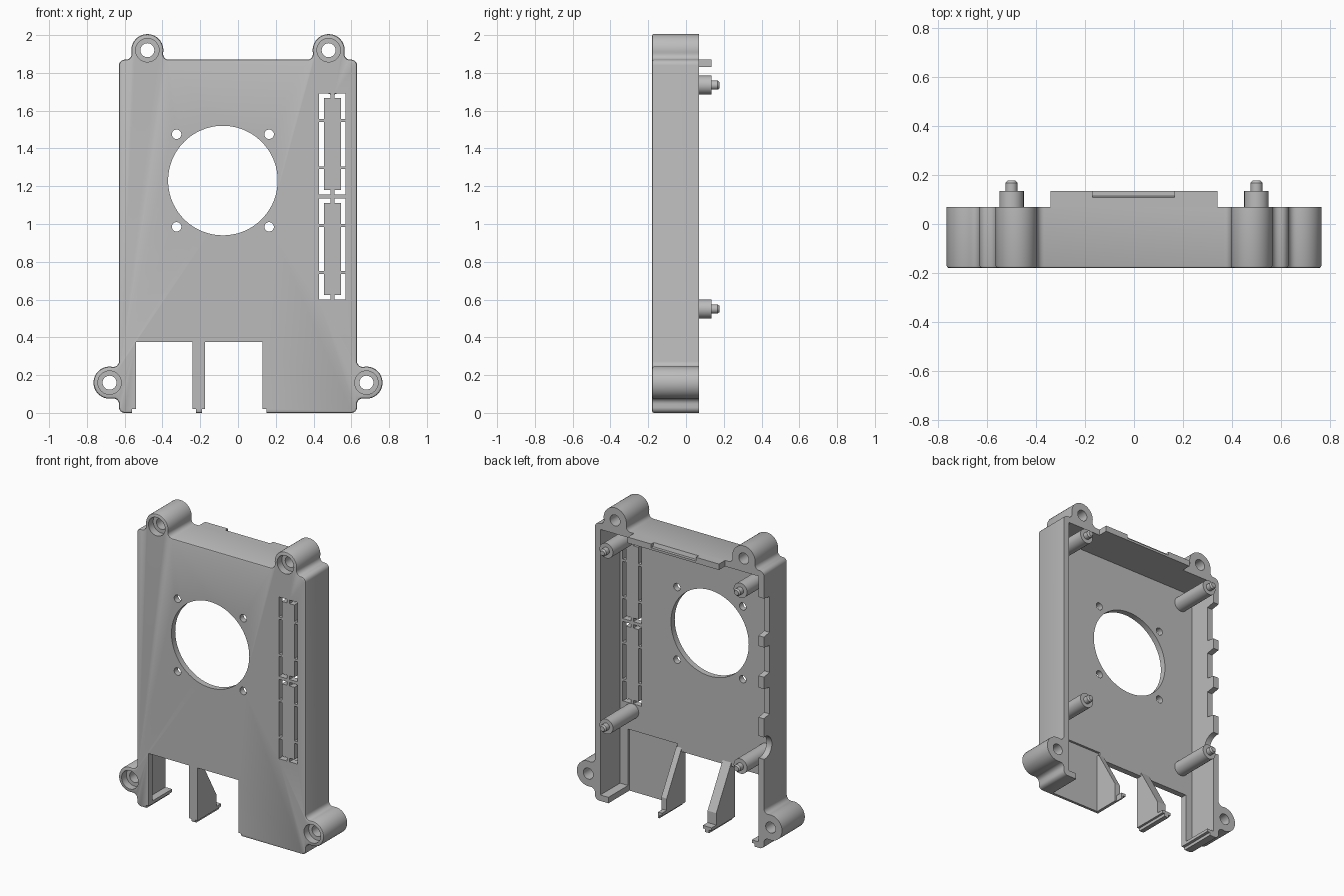
import bpy, bmesh, math
from mathutils import Matrix, Vector

cube = bpy.data.objects.get("Cube")
if cube:
    bpy.data.objects.remove(cube, do_unlink=True)

grey = bpy.data.materials.new("plain_grey")
grey.use_nodes = True
grey.diffuse_color = (0.5, 0.5, 0.5, 1)
grey.node_tree.nodes["Principled BSDF"].inputs["Base Color"].default_value = (0.5, 0.5, 0.5, 1)

FRONT, FLOOR, BACK = -0.18, -0.14, 0.07
HALF, TOP, WALL = 0.63, 1.87, 0.04
LUG_R, FILLET, RISE = 0.085, 0.03, 0.05
LUGS = [(s * x, z) for s in (-1, 1) for x, z in ((0.48, TOP + RISE), (HALF + RISE, 0.16))]


def box(bm, x0, x1, y0, y1, z0, z1):
    size = Matrix.Diagonal((x1 - x0, y1 - y0, z1 - z0, 1))
    centre = Matrix.Translation(((x0 + x1) / 2, (y0 + y1) / 2, (z0 + z1) / 2))
    bmesh.ops.create_cube(bm, size=1, matrix=centre @ size)


def rod(bm, x, z, r, y0, y1, r_end=None, sides=32):
    """Cylinder or cone along y."""
    place = Matrix.Translation((x, (y0 + y1) / 2, z)) @ Matrix.Rotation(-math.pi / 2, 4, "X")
    bmesh.ops.create_cone(bm, cap_ends=True, segments=sides, radius1=r,
                          radius2=r if r_end is None else r_end, depth=y1 - y0, matrix=place)


def prism(bm, points, direction):
    """Extrude a closed polygon; returns its starting face."""
    face = bm.faces.new([bm.verts.new(p) for p in points])
    new = bmesh.ops.extrude_face_region(bm, geom=[face], use_keep_orig=True)["geom"]
    bmesh.ops.translate(bm, verts=[v for v in new if isinstance(v, bmesh.types.BMVert)],
                        vec=direction)
    return face


def finish(bm, name):
    bmesh.ops.recalc_face_normals(bm, faces=bm.faces[:])
    mesh = bpy.data.meshes.new(name)
    bm.to_mesh(mesh)
    bm.free()
    mesh.materials.append(grey)
    ob = bpy.data.objects.new(name, mesh)
    bpy.context.collection.objects.link(ob)
    return ob


def smooth(ob):
    bpy.ops.object.select_all(action="DESELECT")
    ob.select_set(True)
    bpy.context.view_layer.objects.active = ob
    bpy.ops.object.shade_smooth_by_angle(angle=math.radians(30))


def carve(ob, cutter):
    """Cut one mesh from another and drop the cutter."""
    mod = ob.modifiers.new("cut", "BOOLEAN")
    mod.operation, mod.solver, mod.object = "DIFFERENCE", "EXACT", cutter
    mod.use_self = True
    bpy.context.view_layer.update()
    graph = bpy.context.evaluated_depsgraph_get()
    mesh = bpy.data.meshes.new_from_object(ob.evaluated_get(graph))
    ob.modifiers.clear()
    ob.data = mesh
    bpy.data.objects.remove(cutter, do_unlink=True)


def arc(cx, cz, r, a0, a1, n):
    return [Vector((cx + r * math.cos(a0 + (a1 - a0) * i / n),
                    cz + r * math.sin(a0 + (a1 - a0) * i / n))) for i in range(n + 1)]


# Lug contour on a level edge, running in +x, with filleted roots
def lug_contour():
    reach = math.sqrt((LUG_R + FILLET) ** 2 - (RISE - FILLET) ** 2)
    tilt = math.atan2(FILLET - RISE, reach)
    left = arc(-reach, FILLET, FILLET, -math.pi / 2, -tilt, 6)
    crown = arc(0, RISE, LUG_R, math.pi - tilt, tilt, 32)
    right = arc(reach, FILLET, FILLET, math.pi + tilt, 1.5 * math.pi, 6)
    return left + crown[1:-1] + right


# Outline of the right half, from bottom to top, then mirrored
lug = lug_contour()
c = 0.03
half = arc(HALF - c, c, c, -math.pi / 2, 0, 6)
half += [Vector((HALF + p.y, 0.16 + p.x)) for p in lug]
half += arc(HALF - c, TOP - c, c, 0, math.pi / 2, 6)
half += [Vector((0.48 + p.x, TOP + p.y)) for p in reversed(lug)]
outline = half + [Vector((-p.x, p.y)) for p in reversed(half)]

# Shell block with an eased front edge
bm = bmesh.new()
face = prism(bm, [(p.x, FRONT, p.y) for p in outline], (0, BACK - FRONT, 0))
bmesh.ops.bevel(bm, geom=list(face.edges), offset=0.01, segments=2, affect="EDGES", profile=0.5)
shell = finish(bm, "case_shell")

# Inner cavity
bm = bmesh.new()
box(bm, WALL - HALF, HALF - WALL, FLOOR, 0.3, WALL, TOP - WALL)
carve(shell, finish(bm, "cavity_cutter"))

# Connector bays at the bottom, and the thinned closed bay
bm = bmesh.new()
for x0, x1 in ((-0.54, -0.24), (-0.175, 0.13)):
    box(bm, x0, x1, -0.3, 0.3, -0.1, 0.375)
for x0, x1 in ((-0.56, -0.222), (-0.19, 0.15)):
    box(bm, x0, x1, -0.3, 0.3, -0.1, 0.02)
box(bm, 0.16, 0.53, FLOOR - 0.015, 0.3, -0.1, 0.42)
carve(shell, finish(bm, "bay_cutter"))

# Fan opening, its screw holes and the lug holes
bm = bmesh.new()
fx, fz = -0.08, 1.23
rod(bm, fx, fz, 0.29, -0.3, 0, sides=96)
for sx in (-1, 1):
    for sz in (-1, 1):
        rod(bm, fx + sx * 0.245, fz + sz * 0.245, 0.025, -0.3, 0, sides=24)
for x, z in LUGS:
    rod(bm, x, z, 0.037, -0.3, 0.3)
carve(shell, finish(bm, "hole_cutter"))
bm = bmesh.new()
for x, z in LUGS:
    rod(bm, x, z, 0.062, -0.3, FRONT + 0.05)
carve(shell, finish(bm, "counterbore_cutter"))

# Vent slits: two framed groups
bm = bmesh.new()
SLIT = 0.024
for z0 in (0.6, 1.155):
    z1 = z0 + 0.535
    for x0, x1, xs in ((0.43, 0.49, 0.43), (0.51, 0.57, 0.57 - SLIT)):
        box(bm, x0, x1, -0.3, 0, z0, z0 + SLIT)
        box(bm, x0, x1, -0.3, 0, z1 - SLIT, z1)
        for a, b in ((z0, z0 + 0.135), (z0 + 0.15, z1 - 0.15), (z1 - 0.135, z1)):
            box(bm, xs, xs + SLIT, -0.3, 0, a, b)
carve(shell, finish(bm, "vent_cutter"))

# Side port notches, open at the back edge
bm = bmesh.new()
for z, w in ((1.56, 0.24), (1.26, 0.18), (0.98, 0.18)):
    prism(bm, [(-0.7, 0.01, z - w / 2), (-0.7, 0.01, z + w / 2),
               (-0.7, 0.1, z + w / 2 + 0.015), (-0.7, 0.1, z - w / 2 - 0.015)], (0.13, 0, 0))
turn = Matrix.Translation((-0.635, 0.06, 0.68)) @ Matrix.Rotation(math.pi / 2, 4, "Y")
bmesh.ops.create_cone(bm, cap_ends=True, segments=32, radius1=0.075, radius2=0.075,
                      depth=0.13, matrix=turn)
carve(shell, finish(bm, "port_cutter"))
smooth(shell)

# Raised tab on the top wall with a card recess
bm = bmesh.new()
box(bm, -0.34, 0.34, BACK - 0.01, 0.135, TOP - WALL, TOP)
tab = finish(bm, "top_tab")
bm = bmesh.new()
prism(bm, [(-0.17, 0.105, TOP + 0.01), (0.165, 0.105, TOP + 0.01),
           (0.165, 0.2, TOP + 0.01), (-0.17, 0.2, TOP + 0.01)], (0, 0.01, -0.035))
carve(tab, finish(bm, "recess_cutter"))

# Divider fins between the connector bays
for name, x0, x1, f0, f1 in (("middle_fin", -0.24, -0.175, -0.222, -0.19),
                             ("side_fin", 0.13, 0.17, 0.15, 0.17)):
    bm = bmesh.new()
    prism(bm, [(x0, FLOOR - 0.02, 0.02), (x0, 0.02, 0.02), (x0, 0.02, 0.12),
               (x0, FLOOR, 0.4), (x0, FLOOR - 0.02, 0.4)], (x1 - x0, 0, 0))
    box(bm, f0, f1, FLOOR - 0.02, 0.02, 0, 0.02)
    finish(bm, name)

# Board posts with locating pins
for side, x in (("right", -0.5), ("left", 0.5)):
    for level, z in (("lower", 0.55), ("upper", 1.735)):
        bm = bmesh.new()
        rod(bm, x, z, 0.05, FLOOR - 0.01, 0.135)
        rod(bm, x, z, 0.024, 0.134, 0.168, sides=24)
        rod(bm, x, z, 0.024, 0.168, 0.178, 0.016, sides=24)
        smooth(finish(bm, f"{level}_{side}_post"))
